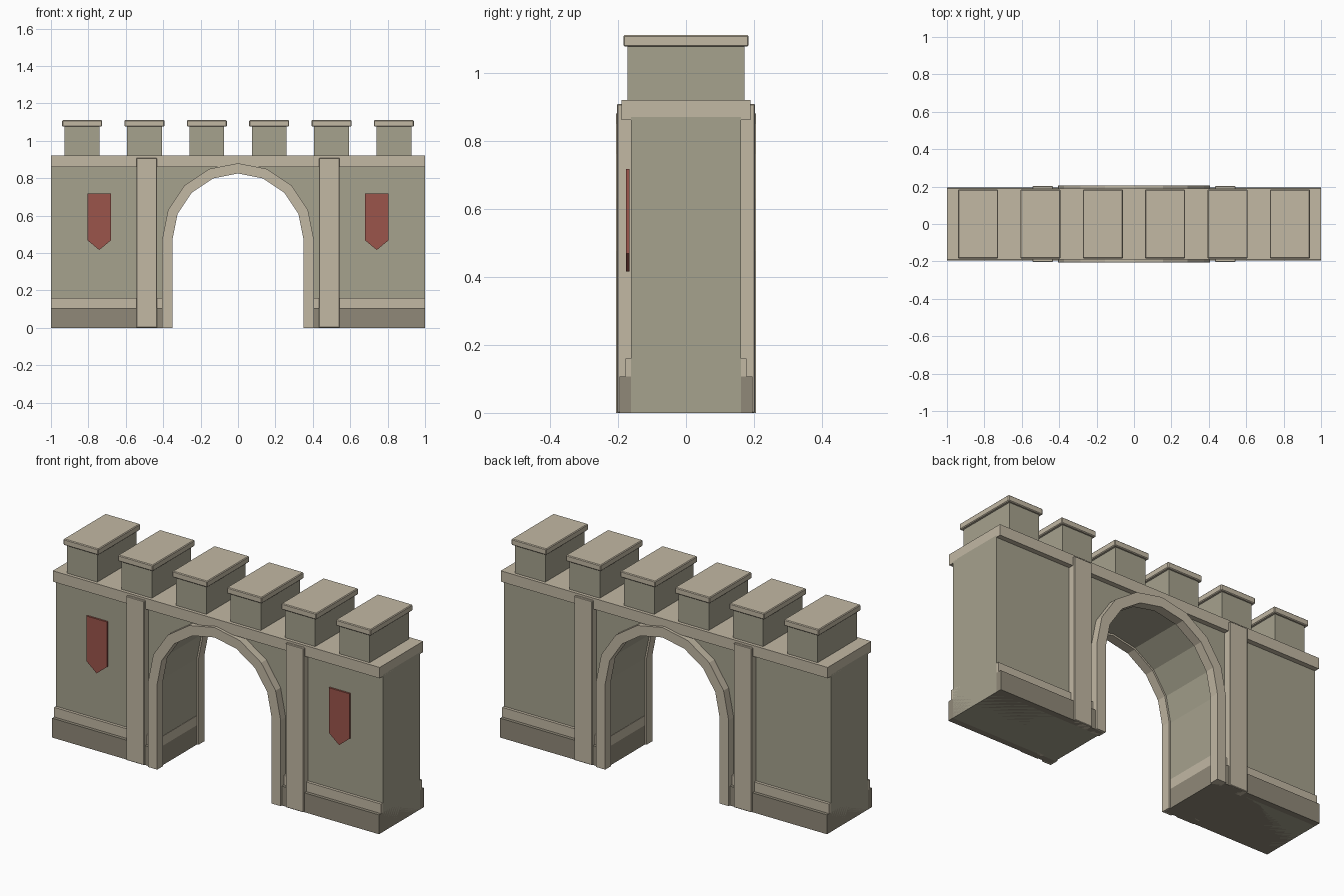
import bpy, bmesh
from math import sin, cos, pi

if "Cube" in bpy.data.objects:
    bpy.data.objects.remove(bpy.data.objects["Cube"])


def material(name, rgb):
    m = bpy.data.materials.new(name)
    m.diffuse_color = (*rgb, 1)
    m.use_nodes = True
    m.node_tree.nodes["Principled BSDF"].inputs["Base Color"].default_value = m.diffuse_color
    return m


WALL = material("wall_stone", (0.38, 0.36, 0.27))
TRIM = material("trim_stone", (0.54, 0.48, 0.37))
BASE = material("base_stone", (0.28, 0.25, 0.19))
CLOTH = material("banner_cloth", (0.33, 0.09, 0.07))


def prism(name, outline, y0, y1, mat, bevel=0):
    """Extrude an x-z outline from y0 to y1."""
    bm = bmesh.new()
    face = bm.faces.new([bm.verts.new((x, y0, z)) for x, z in outline])
    new = bmesh.ops.extrude_face_region(bm, geom=[face])["geom"]
    verts = [v for v in new if isinstance(v, bmesh.types.BMVert)]
    bmesh.ops.translate(bm, verts=verts, vec=(0, y1 - y0, 0))
    bmesh.ops.recalc_face_normals(bm, faces=bm.faces)
    if bevel:
        bmesh.ops.bevel(bm, geom=bm.edges[:], offset=bevel, segments=1, affect='EDGES')
    mesh = bpy.data.meshes.new(name)
    bm.to_mesh(mesh)
    bm.free()
    mesh.materials.append(mat)
    ob = bpy.data.objects.new(name, mesh)
    bpy.context.collection.objects.link(ob)
    return ob


def box(name, x0, x1, y0, y1, z0, z1, mat, bevel=0):
    return prism(name, [(x0, z0), (x1, z0), (x1, z1), (x0, z1)], y0, y1, mat, bevel)


SPRING, R_IN, R_OUT, R_HOLE, N = 0.475, 0.35, 0.405, 0.36, 8


def arc(r, i):
    a = pi * i / N
    return (r * cos(a), SPRING + r * sin(a))


# Main wall with the arched passage
outline = [(-1, 0), (-1, 0.87), (1, 0.87), (1, 0), (R_HOLE, 0)]
outline += [arc(R_HOLE, i) for i in range(N + 1)] + [(-R_HOLE, 0)]
prism("wall", outline, -0.162, 0.162, WALL)

# Cornice along the top
box("cornice", -1, 1, -0.19, 0.19, 0.86, 0.92, TRIM)

# Plinth and its step at each leg
for s in (-1, 1):
    x0, x1 = sorted((s * (R_HOLE - 0.002), s))
    box("plinth", x0, x1, -0.196, 0.196, 0, 0.107, BASE)
    box("plinth_step", x0, x1, -0.178, 0.178, 0.107, 0.16, TRIM)

# Arch stones, jambs and pilasters on both faces
for f in (-1, 1):
    y0, y1 = sorted((f * 0.155, f * 0.206))
    for i in range(N):
        prism("arch_stone", [arc(R_IN, i), arc(R_OUT, i), arc(R_OUT, i + 1),
                             arc(R_IN, i + 1)], y0, y1, TRIM)
    p0, p1 = sorted((f * 0.15, f * 0.203))
    for s in (-1, 1):
        x0, x1 = sorted((s * R_IN, s * R_OUT))
        box("jamb", x0, x1, y0, y1, 0, SPRING, TRIM)
        x0, x1 = sorted((s * 0.433, s * 0.543))
        box("pilaster", x0, x1, p0, p1, 0, 0.908, TRIM, 0.003)

# Battlements with caps
for i in range(6):
    x = (i - 2.5) / 3
    box("merlon", x - 0.093, x + 0.093, -0.172, 0.172, 0.92, 1.076, WALL)
    box("merlon_cap", x - 0.107, x + 0.107, -0.184, 0.184, 1.076, 1.11, TRIM, 0.004)

# Pointed banners on the front
for s in (-1, 1):
    c = s * 0.742
    prism("banner", [(c - 0.063, 0.717), (c - 0.063, 0.468), (c, 0.416),
                     (c + 0.063, 0.468), (c + 0.063, 0.717)], -0.176, -0.166, CLOTH)
